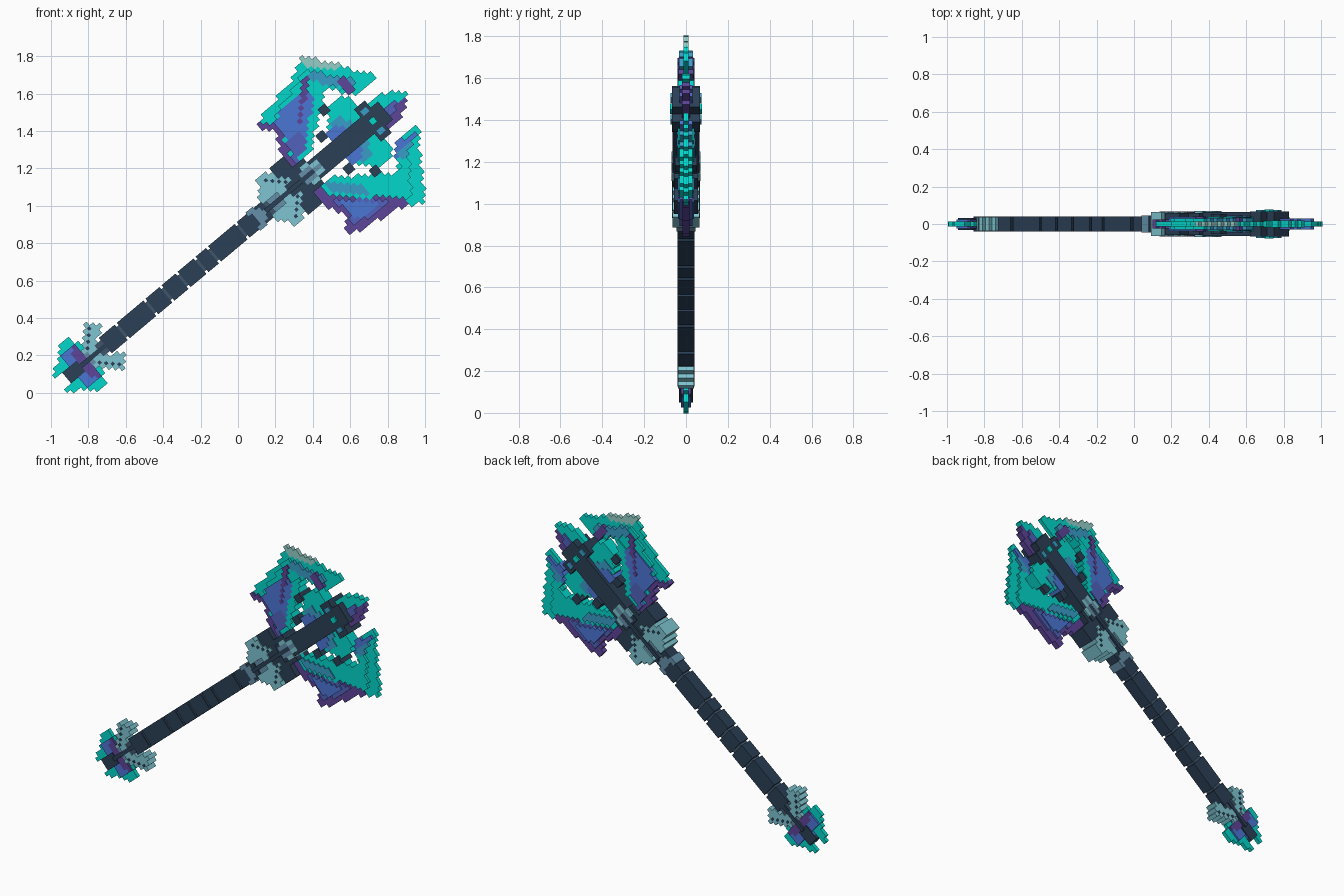
import bpy, bmesh, math
from mathutils import Matrix, Vector

if "Cube" in bpy.data.objects:
    bpy.data.objects.remove(bpy.data.objects["Cube"], do_unlink=True)

CELL = 0.025
# The weapon leans: local x runs along the shaft, local z across it
LEAN = Matrix.Translation((0.3, 0, 1.1)) @ Matrix.Rotation(math.radians(-40), 4, 'Y')

COLOURS = {
    "dark_slate": (0.024, 0.05, 0.092),
    "slate": (0.05, 0.09, 0.15),
    "steel": (0.13, 0.28, 0.4),
    "pale_blue": (0.21, 0.56, 0.64),
    "pale_grey": (0.3, 0.62, 0.58),
    "teal": (0.001, 0.68, 0.6),
    "sea_blue": (0.04, 0.34, 0.58),
    "blue": (0.07, 0.18, 0.66),
    "indigo": (0.085, 0.12, 0.5),
    "purple": (0.11, 0.058, 0.32),
}
NAMES = list(COLOURS)
MATERIALS = []
for label, rgb in COLOURS.items():
    mat = bpy.data.materials.new(label)
    mat.use_nodes = True
    mat.diffuse_color = (*rgb, 1)
    shader = mat.node_tree.nodes["Principled BSDF"]
    shader.inputs["Base Color"].default_value = (*rgb, 1)
    shader.inputs["Roughness"].default_value = 0.8
    MATERIALS.append(mat)


def finish(name, bm):
    """Turn a local-space bmesh into a leaning object."""
    bm.transform(LEAN)
    mesh = bpy.data.meshes.new(name)
    bm.to_mesh(mesh)
    bm.free()
    for mat in MATERIALS:
        mesh.materials.append(mat)
    bpy.context.collection.objects.link(bpy.data.objects.new(name, mesh))


def box(name, start, end, width, depth, colour, across=0):
    """Plain block along the shaft, sized in cells."""
    bm = bmesh.new()
    bmesh.ops.create_cube(bm, size=CELL)
    bm.transform(Matrix.Translation(Vector(((start + end) / 2, 0, across)) * CELL)
                 @ Matrix.Diagonal((end - start, depth, width, 1)))
    for face in bm.faces:
        face.material_index = NAMES.index(colour)
    finish(name, bm)


def rivets(name, start, step, depth):
    """Two mirrored rows of small studs running out along the guard arms."""
    for n in range(4):
        for sign in (-1, 1):
            at = start + step * n
            box(name, at - 0.35, at + 0.35, 0.7, depth, "dark_slate", sign * (2 + n))


def inside(x, z, outline):
    hit = False
    for (ax, az), (bx, bz) in zip(outline, outline[1:] + outline[:1]):
        if (az > z) != (bz > z) and x < ax + (z - az) * (bx - ax) / (bz - az):
            hit = not hit
    return hit


def blocky(name, shapes, side=0):
    """Fill outlines with cubes; later shapes replace earlier ones.
    side 0 mirrors across the shaft, otherwise only that side is built."""
    cells = {}
    for colour, depth, outline in shapes:
        us = [p[0] for p in outline]
        for i in range(math.floor(min(us)), math.ceil(max(us)) + 1):
            for j in range(-24, 25):
                if side * (j + 0.5) >= 0 and inside(i + 0.01, abs(j) + 0.01, outline):
                    cells[i, j] = (depth / 2, NAMES.index(colour))
    bm = bmesh.new()

    def quad(points, normal, index):
        face = bm.faces.new([bm.verts.new(Vector(p) * CELL) for p in points])
        face.normal_update()
        if face.normal.dot(Vector(normal)) < 0:
            face.normal_flip()
        face.material_index = index

    for (i, j), (h, index) in cells.items():
        corners = [(i + a / 2, j + b / 2) for a, b in ((-1, -1), (1, -1), (1, 1), (-1, 1))]
        for y in (-h, h):
            quad([(x, y, z) for x, z in corners], (0, y, 0), index)
        # Side walls only where the neighbour is thinner or missing
        for k, (a, b) in enumerate(((0, -1), (1, 0), (0, 1), (-1, 0))):
            low = cells.get((i + a, j + b), (0, 0))[0]
            if low >= h:
                continue
            (px, pz), (qx, qz) = corners[k], corners[(k + 1) % 4]
            for y0, y1 in ([(-h, -low), (low, h)] if low else [(-h, h)]):
                quad([(px, y0, pz), (qx, y0, qz), (qx, y1, qz), (px, y1, pz)],
                     (a, 0, b), index)
    finish(name, bm)


# Grip: core rod with blocks of uneven length
box("grip_core", -56, 2, 3, 2.6, "slate")
joints = [-53, -48, -40, -35.5, -31, -26, -22.5, -14.5, -7]
for start, end in zip(joints, joints[1:]):
    box("grip_block", start + 0.3, end - 0.3, 4.3, 3.2, "dark_slate")
blocky("grip_chevron", [("steel", 3.6, [(-9.5, -1), (-11.5, 2.5), (-9.5, 2.5),
                                        (-7.5, 0.5), (-7.5, -1)])])

# Pommel: pronged wings around a dark stub
blocky("pommel_wings", [
    ("teal", 1, [(-65.3, 1.5), (-65.3, 2.5), (-63, 3.5), (-61.4, 5.5), (-60.4, 6.5),
                 (-58, 6.5), (-57, 5), (-56, 1), (-60, -1), (-63, 1)]),
    ("blue", 2, [(-62, 1), (-61, 4.5), (-58, 4.5), (-57, 1)]),
    ("purple", 2, [(-59.5, 1), (-59.2, 3.5), (-57.5, 5), (-56.5, 1)]),
])
box("pommel_stub", -63.5, -59.5, 3, 2.6, "dark_slate")
box("pommel_rod", -60, -52, 1, 3.2, "dark_slate")
blocky("pommel_guard", [
    ("steel", 2.4, [(-58, 0), (-57, 2.5), (-54, 3), (-52, -1), (-58, -1)]),
    ("pale_blue", 3, [(-58.4, 1.5), (-53.2, 6.8), (-50.6, 4.2), (-55, 0.4)]),
])
rivets("guard_rivet", -56, 1, 3.2)

# Collar below the head
blocky("collar", [
    ("steel", 4.4, [(-7, -1), (-6, 2), (-3, 3), (1, -1)]),
    ("pale_blue", 5.2, [(-6.5, 3.6), (-5.5, 6), (-3, 6.7), (0.8, 1.5), (-3, 0.6)]),
    ("pale_blue", 5.2, [(-7.4, 1.5), (-7, 3.5), (-5, 3), (-4, 1)]),
])
box("collar_spine", -8, 1, 1, 5.4, "dark_slate")
rivets("collar_rivet", -0.7, -1, 5.4)

# Head shaft, lower cross arms and upper cross
blocky("head_crossguard", [
    ("dark_slate", 4.6, [(-1, -1), (-1, 6.5), (2, 6.5), (3, 4), (6, 3.5), (6, -1)]),
])
box("head_shaft", 2, 25, 4.6, 5.2, "dark_slate")
blocky("shaft_badge", [("steel", 5.5, [(2, -1), (3, 1.6), (5, 2.6), (7.5, 0.6), (7.5, -1)]),
                       ("pale_blue", 5.5, [(5.5, 0.8), (3.5, 1.8), (5, 2.6), (7.5, 0.8)]),
                       ("dark_slate", 5.4, [(0, -1), (0, 0.6), (6, 0.6), (6, -1)])])
blocky("head_cross", [
    ("dark_slate", 5.4, [(20.5, -1), (20.5, 4.6), (23.5, 4.6), (23.8, 2.6),
                         (25.6, 2.6), (25.6, -1)]),
])
box("cross_gem", 21.3, 22.7, 1.4, 6.1, "teal")
for sign in (-1, 1):
    box("cross_stud", 21.2, 22.8, 1.2, 6, "sea_blue", sign * 2.7)

# Spike at the very top, bright on one flank
SPIKE = [(24, -1), (24, 3.6), (26, 3.6), (28, 2.6), (31.6, 0.6), (31.6, -1)]
blocky("spike_right", [("purple", 1.6, SPIKE),
                       ("indigo", 2.4, [(24, 0), (24, 2), (28, 1.6), (28, 0)])], -1)
blocky("spike_left", [("teal", 1.6, SPIKE),
                      ("indigo", 2.4, [(24, -1), (24, 1), (28, 0.6), (29, -1)])], 1)

# Inner plates beside the shaft with dark links to the blades
blocky("inner_plates", [
    ("teal", 3, [(12, 1), (12.6, 4.6), (16.5, 8.4), (19.8, 9.2), (21.6, 6), (21.6, 1)]),
    ("sea_blue", 3.4, [(13, 1), (14, 5), (17, 6), (19, 1)]),
    ("blue", 3.6, [(12, 1), (13, 4.5), (16, 4), (17, 1)]),
    ("dark_slate", 4.2, [(10.5, 3.5), (10.5, 5.6), (12.6, 5.6), (12.6, 3.5)]),
    ("dark_slate", 4.2, [(14.5, 7.5), (14.5, 9.6), (16.6, 9.6), (16.6, 7.5)]),
])

# Twin blades share one silhouette but are painted differently
BLADE = [(2.4, 2), (2.6, 7), (4.4, 11.5), (1.8, 15.4), (9, 17), (16, 18.4), (18.6, 20.4),
         (19.4, 20.4), (29, 6.6), (22.6, 7), (20.6, 9), (19.5, 12.1), (7.4, 3.6)]
BODY = [(4, 3), (5, 9), (4.8, 13.4), (10, 15.4), (18, 17.6), (24.5, 8.6),
        (21.5, 9), (19.6, 12.2), (8, 4)]
blocky("left_blade", [
    ("teal", 1, BLADE),
    ("teal", 2.4, BODY),
    ("blue", 3, [(4.6, 13.6), (6, 9), (7, 5), (15, 10.5), (16, 15), (11, 14.6)]),
    ("teal", 3, [(8, 4), (8, 6), (17, 13), (19, 12)]),
    ("indigo", 3, [(3.6, 3.5), (5, 9), (8, 9), (8.4, 5.6)]),
    ("purple", 2, [(2.4, 2), (2.6, 7), (4.4, 11.5), (1.8, 15.4), (3.4, 15.8),
                   (5.8, 11.8), (4, 6.6), (4, 2)]),
    ("purple", 3.2, [(10, 9.4), (10, 10.8), (16.6, 16.6), (17.4, 16)]),
    ("sea_blue", 2.6, [(17.4, 15.6), (18.5, 17), (24.4, 9.6), (24.6, 7.6), (19.8, 11.6)]),
    ("purple", 2.8, [(22, 7.6), (22, 11.6), (23, 11.6), (24, 7.6)]),
    ("pale_grey", 1, [(18.5, 18.4), (18.6, 20.4), (19.4, 20.4), (24.6, 13.2), (23.4, 13.2)]),
], 1)
blocky("right_blade", [
    ("teal", 1, BLADE),
    ("teal", 2.4, BODY),
    ("purple", 1.4, [(2.4, 2), (2.6, 7), (4.4, 11.5), (1.8, 15.4), (9, 17), (16, 18.4),
                     (17, 17.2), (4.8, 6.7), (5, 3)]),
    ("indigo", 2.4, [(4.4, 7), (14.6, 15.8), (10, 15.6), (4, 14.4), (5.6, 11.5)]),
    ("blue", 3, [(6, 9), (12.6, 14.8), (9, 14.6), (5, 13.6)]),
    ("sea_blue", 3, [(6, 4), (6, 7), (11, 11.5), (12, 9.5)]),
    ("blue", 2.4, [(20.5, 8.6), (21.4, 10.6), (26, 9), (27.5, 7.6), (23, 6.6)]),
    ("sea_blue", 2.4, [(22, 10.6), (22, 9), (25, 8), (26, 9)]),
], -1)
